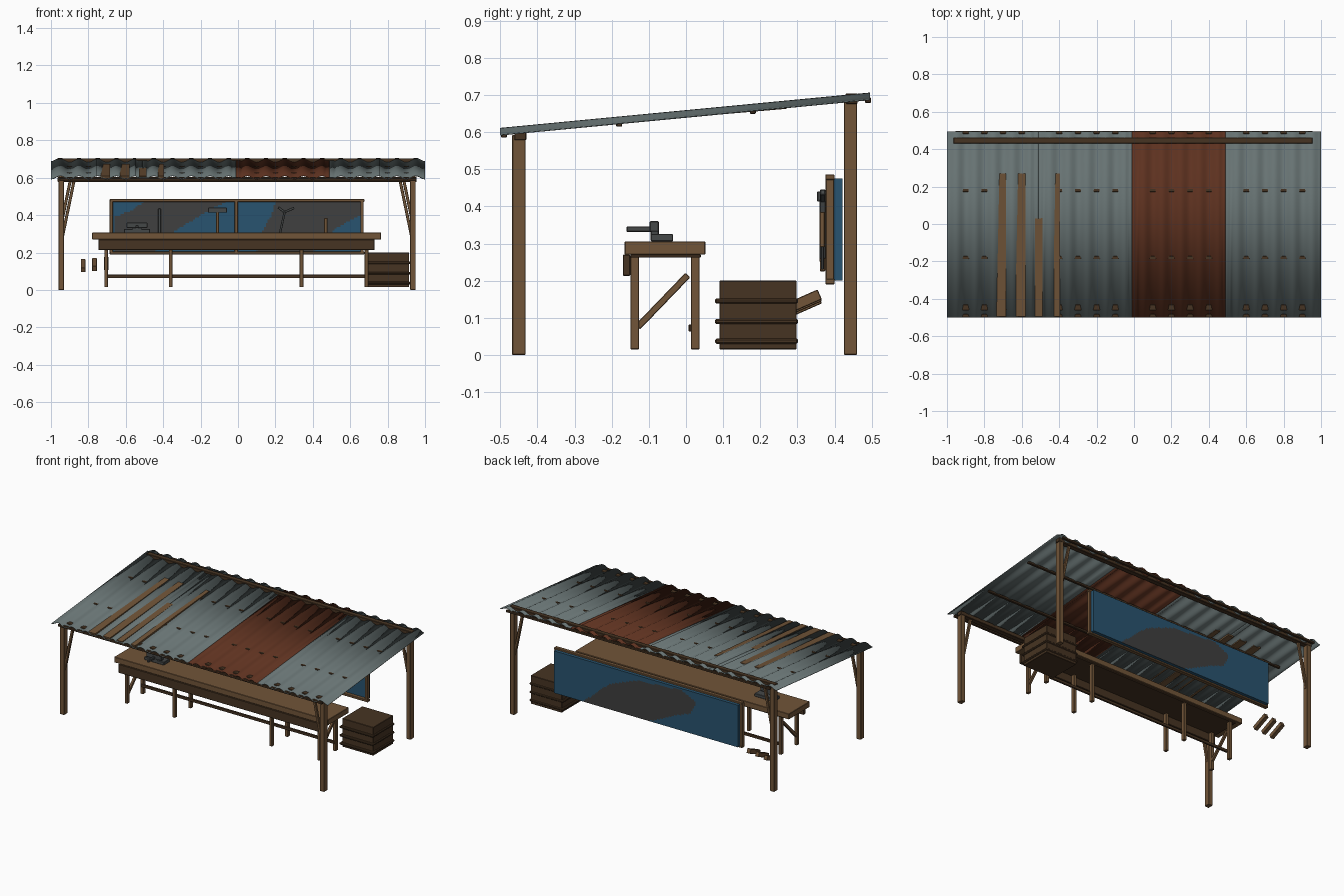
import bpy, bmesh, math
from mathutils import Vector

if "Cube" in bpy.data.objects:
    bpy.data.objects.remove(bpy.data.objects["Cube"])


def material(name, rgb):
    m = bpy.data.materials.new(name)
    m.diffuse_color = (*rgb, 1)
    m.use_nodes = True
    m.node_tree.nodes["Principled BSDF"].inputs["Base Color"].default_value = m.diffuse_color
    return m


WOOD = material("timber", (0.165, 0.090, 0.040))
DARK = material("dark timber", (0.062, 0.034, 0.016))
TIN = material("grey tin", (0.135, 0.170, 0.170))
RUST = material("rusty tin", (0.110, 0.031, 0.014))
BLUE = material("blue paint", (0.022, 0.088, 0.160))
GREY = material("dark grey paint", (0.050, 0.050, 0.050))
STEEL = material("tool steel", (0.060, 0.065, 0.065))


def finish(name, bm, mats, bevel=0.0):
    me = bpy.data.meshes.new(name)
    bmesh.ops.recalc_face_normals(bm, faces=bm.faces)
    bm.to_mesh(me)
    bm.free()
    for m in mats:
        me.materials.append(m)
    ob = bpy.data.objects.new(name, me)
    bpy.context.collection.objects.link(ob)
    if bevel:
        mod = ob.modifiers.new("bevel", 'BEVEL')
        mod.width = bevel
        mod.segments = 1
    return ob


def box(name, x, y, z, mat, bevel=0.002):
    """Box from (min, max) ranges along each axis."""
    bm = bmesh.new()
    bmesh.ops.create_cube(bm, size=1)
    for v in bm.verts:
        v.co = Vector([(a + b) / 2 + c * (b - a) for (a, b), c in zip((x, y, z), v.co)])
    return finish(name, bm, [mat], bevel)


def bar(name, p, q, w, h, mat, bevel=0.002):
    """Rectangular bar running from p to q."""
    p, q = Vector(p), Vector(q)
    bm = bmesh.new()
    bmesh.ops.create_cube(bm, size=1)
    for v in bm.verts:
        v.co = Vector((v.co.x * w, v.co.y * h, v.co.z * (q - p).length))
    ob = finish(name, bm, [mat], bevel)
    ob.location = (p + q) / 2
    ob.rotation_euler = (q - p).to_track_quat('Z', 'Y').to_euler()
    return ob


def roof_z(y):
    return 0.601 + 0.0955 * (y + 0.5)


# Corrugated roof sheets, raised where two sheets lap
def sheet(name, x0, x1, mat):
    bm = bmesh.new()
    n = 50
    rows = []
    for i in range(n + 1):
        x = x0 + (x1 - x0) * i / n
        near_lap = min(abs(x - s) for s in (-0.51, -0.01, 0.49)) < 0.03
        dz = 0.0 if near_lap else -0.0088 * math.cos(2 * math.pi * x / 0.1)
        rows.append([bm.verts.new((x, y, roof_z(y) + dz)) for y in (-0.5, 0.495)])
    for a, b in zip(rows, rows[1:]):
        bm.faces.new((a[0], b[0], b[1], a[1]))
    ob = finish(name, bm, [mat])
    mod = ob.modifiers.new("thickness", 'SOLIDIFY')
    mod.thickness = 0.003
    mod.offset = 0
    for p in ob.data.polygons:
        p.use_smooth = True


for i, (x0, x1, mat) in enumerate([(-1, -0.51, TIN), (-0.51, -0.01, TIN),
                                   (-0.01, 0.49, RUST), (0.49, 1, TIN)]):
    sheet(f"roof_sheet_{i + 1}", x0, x1, mat)

# Purlins and main beams
for i, y in enumerate((-0.49, -0.18, 0.18, 0.49)):
    z = roof_z(y)
    box(f"purlin_{i + 1}", (-0.955, 0.955), (y - 0.008, y + 0.008), (z - 0.017, z - 0.003), DARK)
box("front_beam", (-0.965, 0.955), (-0.462, -0.43), (0.578, 0.603), DARK)
box("back_beam", (-0.965, 0.955), (0.43, 0.462), (0.676, 0.704), DARK)

# Loose planks wedged in the roof troughs
for i, (x, w) in enumerate([(-0.71, 0.05), (-0.605, 0.05), (-0.51, 0.04), (-0.412, 0.032)]):
    bar(f"roof_plank_{i + 1}", (x, -0.495, 0.603), (x, 0.27, 0.668), w, 0.011, WOOD, 0)

# Posts with corner braces
for side, x in (("left", -0.945), ("right", 0.935)):
    s = 1 if x < 0 else -1
    for end, y, top in (("front", -0.45, 0.592), ("back", 0.443, 0.69)):
        box(f"{end}_{side}_post", (x - 0.015, x + 0.015), (y - 0.018, y + 0.018), (0, top), WOOD)
        bar(f"{end}_{side}_brace", (x + s * 0.008, y, top - 0.30),
            (x + s * 0.068, y, top - 0.01), 0.016, 0.016, WOOD)

# Workbench
box("bench_top", (-0.78, 0.765), (-0.165, 0.052), (0.27, 0.306), WOOD)
box("bench_front_apron", (-0.745, 0.73), (-0.17, -0.15), (0.213, 0.27), DARK)
box("bench_underside", (-0.74, 0.725), (-0.15, 0.04), (0.262, 0.2705), DARK)
for i, x in enumerate((-0.705, -0.36, 0.34, 0.687)):
    for end, y in (("front", -0.138), ("back", 0.025)):
        box(f"bench_{end}_leg_{i + 1}", (x - 0.01, x + 0.01), (y - 0.012, y + 0.012),
            (0.015, 0.27), WOOD)
    if i in (0, 3):
        bar(f"bench_brace_{i + 1}", (x, -0.13, 0.075), (x, 0.005, 0.215), 0.016, 0.018, WOOD)
box("bench_stretcher", (-0.71, 0.69), (0.007, 0.019), (0.063, 0.082), DARK)

# Vice on the bench
box("vice_base", (-0.61, -0.47), (-0.095, -0.035), (0.306, 0.326), STEEL)
box("vice_neck", (-0.565, -0.515), (-0.095, -0.073), (0.32, 0.34), STEEL)
box("vice_jaw", (-0.595, -0.485), (-0.098, -0.073), (0.332, 0.36), STEEL)
box("vice_screw", (-0.547, -0.533), (-0.16, -0.09), (0.331, 0.346), STEEL)

# Slatted crate
box("crate", (0.69, 0.915), (0.09, 0.298), (0.015, 0.2), DARK)
for i, z in enumerate((0.037, 0.09, 0.145)):
    box(f"crate_band_{i + 1}", (0.678, 0.922), (0.078, 0.302), (z - 0.007, z + 0.007), DARK, 0.004)

# Offcuts of timber
for i, (x, dz) in enumerate([(-0.828, -0.006), (-0.767, 0), (-0.705, 0.005)]):
    bar(f"timber_offcut_{i + 1}", (x, 0.258, 0.113 + dz), (x, 0.36, 0.158 + dz), 0.025, 0.029, WOOD)

# Tool board frame
box("board_top_rail", (-0.685, 0.675), (0.375, 0.4), (0.471, 0.486), WOOD)
box("board_bottom_rail", (-0.685, 0.675), (0.375, 0.4), (0.19, 0.205), WOOD)
for i, x in enumerate((-0.677, -0.01, 0.663)):
    box(f"board_upright_{i + 1}", (x - 0.009, x + 0.009), (0.376, 0.399), (0.19, 0.484), WOOD)

# Painted panel: blue with worn grey patches on each side
BACK_PATCH = [(0.45, 0.2), (0.26, 0.365), (0.065, 0.44), (-0.26, 0.465), (-0.37, 0.41),
              (-0.33, 0.33), (-0.2, 0.28), (-0.03, 0.2)]
FRONT_PATCHES = [
    [(-0.66, 0.39), (-0.56, 0.43), (-0.5, 0.475), (-0.06, 0.475), (-0.2, 0.4), (-0.36, 0.3),
     (-0.45, 0.2), (-0.66, 0.2)],
    [(0.2, 0.48), (0.18, 0.40), (0.12, 0.3), (0.1, 0.2), (0.4, 0.2), (0.52, 0.33),
     (0.655, 0.40), (0.655, 0.48)]]


def inside(x, z, poly):
    hit = False
    for (x1, z1), (x2, z2) in zip(poly, poly[1:] + poly[:1]):
        if (z1 > z) != (z2 > z) and x < x1 + (z - z1) * (x2 - x1) / (z2 - z1):
            hit = not hit
    return hit


bm = bmesh.new()
bmesh.ops.create_grid(bm, x_segments=130, y_segments=28, size=0.5)
for v in bm.verts:
    v.co = Vector((-0.005 + v.co.x * 1.33, 0.397, 0.3375 + v.co.y * 0.275))
geo = bmesh.ops.extrude_face_region(bm, geom=bm.faces[:], use_keep_orig=True)
for v in geo["geom"]:
    if isinstance(v, bmesh.types.BMVert):
        v.co.y = 0.421
for f in bm.faces:
    c = f.calc_center_median()
    if c.y < 0.398:
        f.material_index = int(any(inside(c.x, c.z, p) for p in FRONT_PATCHES))
    elif c.y > 0.42:
        f.material_index = int(inside(c.x, c.z, BACK_PATCH))
finish("tool_board_panel", bm, [BLUE, GREY])

# Hanging tools
bar("file", (-0.42, 0.369, 0.29), (-0.42, 0.369, 0.435), 0.014, 0.01, STEEL)
bar("file_handle", (-0.42, 0.368, 0.225), (-0.42, 0.368, 0.29), 0.018, 0.014, WOOD)
box("hammer_head", (-0.16, -0.06), (0.353, 0.376), (0.413, 0.44), STEEL)
bar("hammer_handle", (-0.11, 0.366, 0.25), (-0.11, 0.366, 0.415), 0.015, 0.013, WOOD)
bar("wrench_shaft", (0.215, 0.368, 0.26), (0.25, 0.368, 0.42), 0.016, 0.012, STEEL)
bar("wrench_long_jaw", (0.245, 0.368, 0.415), (0.3, 0.368, 0.438), 0.014, 0.013, STEEL)
bar("wrench_short_jaw", (0.25, 0.368, 0.415), (0.215, 0.368, 0.442), 0.014, 0.013, STEEL)
bar("chisel_handle", (0.47, 0.367, 0.29), (0.47, 0.367, 0.385), 0.018, 0.014, WOOD)
bar("chisel_blade", (0.47, 0.367, 0.23), (0.47, 0.367, 0.295), 0.014, 0.008, STEEL)
